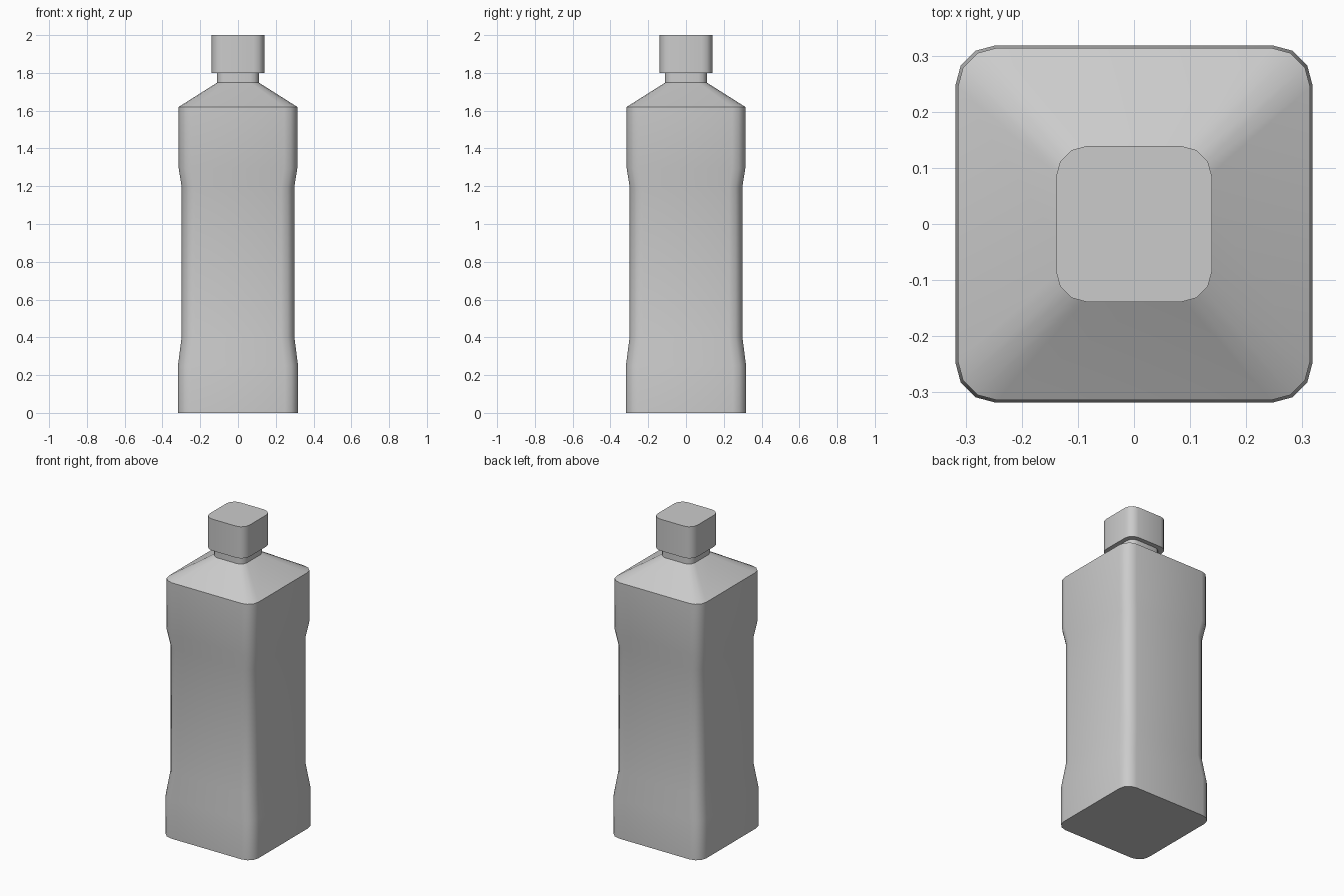
import bpy, bmesh
from math import sin, cos, pi

if "Cube" in bpy.data.objects:
    bpy.data.objects.remove(bpy.data.objects["Cube"])


def ring(bm, half, radius, z, seg=3):
    """Rounded-square loop of vertices."""
    verts = []
    for q in range(4):
        a0 = q * pi / 2
        cx = (half - radius) * (1 if q in (0, 3) else -1)
        cy = (half - radius) * (1 if q in (0, 1) else -1)
        for i in range(seg + 1):
            a = a0 + i * pi / 2 / seg
            verts.append(bm.verts.new((cx + radius * cos(a), cy + radius * sin(a), z)))
    return verts


def loft(name, profile):
    """Closed solid through rounded-square sections (half width, radius, z)."""
    bm = bmesh.new()
    rings = [ring(bm, *p) for p in profile]
    n = len(rings[0])
    for low, high in zip(rings, rings[1:]):
        for i in range(n):
            j = (i + 1) % n
            bm.faces.new((low[i], low[j], high[j], high[i]))
    bm.faces.new(rings[0][::-1])
    bm.faces.new(rings[-1])
    mesh = bpy.data.meshes.new(name)
    bm.to_mesh(mesh)
    bm.free()
    ob = bpy.data.objects.new(name, mesh)
    bpy.context.collection.objects.link(ob)
    bpy.ops.object.select_all(action='DESELECT')
    ob.select_set(True)
    bpy.context.view_layer.objects.active = ob
    bpy.ops.object.shade_smooth_by_angle(angle=pi / 5)
    return ob


# Bottle body with waist, sloped shoulder and neck
loft("bottle_body", [
    (0.318, 0.07, 0.0), (0.318, 0.07, 0.25),
    (0.298, 0.07, 0.405), (0.298, 0.07, 1.195),
    (0.314, 0.07, 1.295), (0.314, 0.07, 1.62),
    (0.111, 0.045, 1.748), (0.111, 0.045, 1.80)])

# Cap
loft("cap", [(0.139, 0.055, 1.80), (0.139, 0.055, 2.0)])
